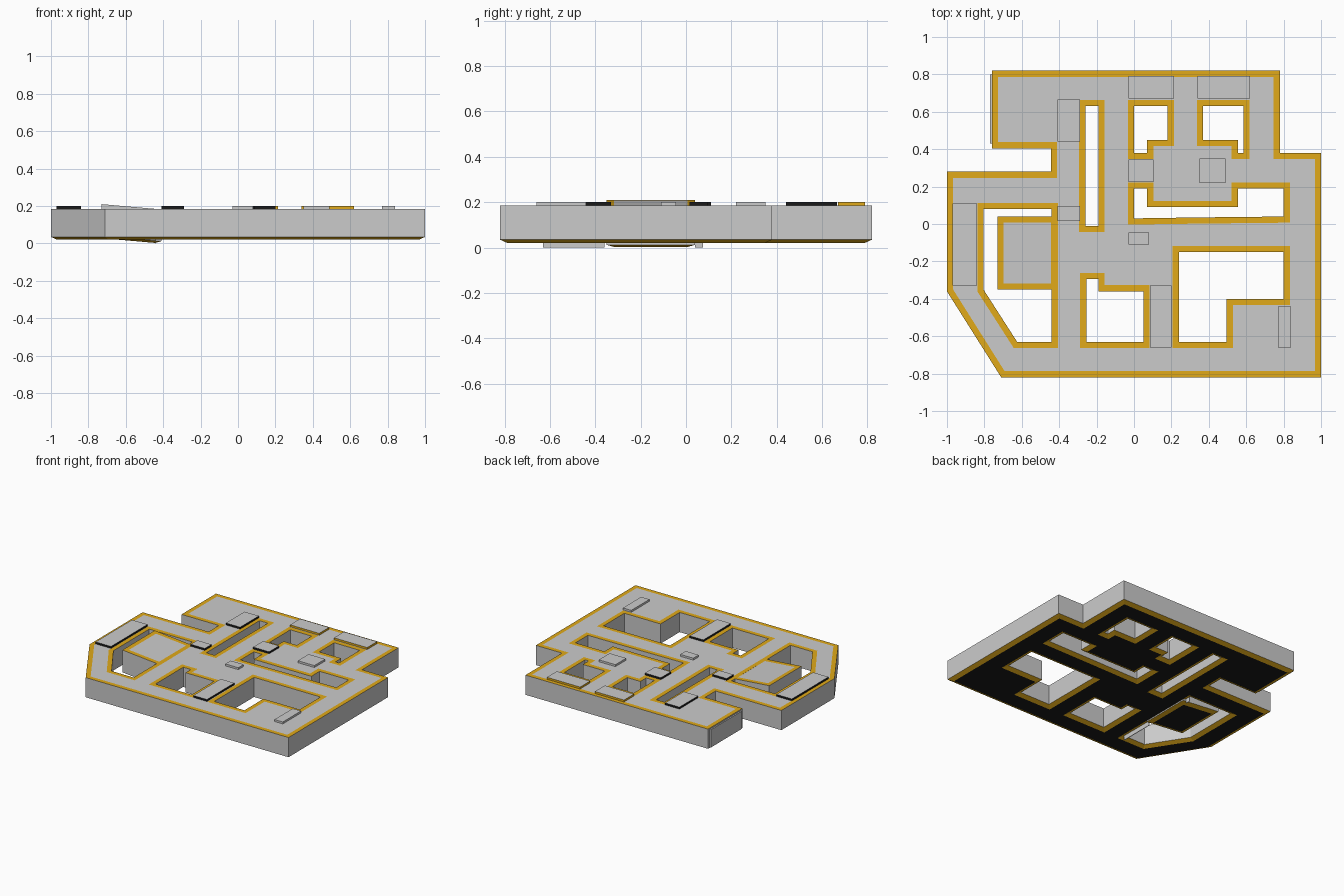
import bpy, bmesh
from mathutils import Vector

if "Cube" in bpy.data.objects:
    bpy.data.objects.remove(bpy.data.objects["Cube"])


def mat(name, rgb):
    m = bpy.data.materials.new(name)
    m.diffuse_color = (*rgb, 1)
    m.use_nodes = True
    m.node_tree.nodes["Principled BSDF"].inputs["Base Color"].default_value = m.diffuse_color
    return m


GREY = mat("panel_grey", (0.8, 0.8, 0.8))
GOLD = mat("trim_gold", (0.75, 0.4, 0.01))
BLACK = mat("underside_black", (0.01, 0.01, 0.01))
MATS = [GREY, GOLD, BLACK]
RIM = 0.033


def finish(name, bm):
    bmesh.ops.recalc_face_normals(bm, faces=bm.faces)
    me = bpy.data.meshes.new(name)
    bm.to_mesh(me)
    bm.free()
    for m in MATS:
        me.materials.append(m)
    ob = bpy.data.objects.new(name, me)
    bpy.context.collection.objects.link(ob)
    return ob


def area(p):
    return sum(a[0] * b[1] - b[0] * a[1] for a, b in zip(p, p[1:] + p[:1]))


def offset(p, d):
    # mitred offset to the left of the travel direction
    out = []
    for i in range(len(p)):
        a, b, c = (Vector(p[j % len(p)]) for j in (i - 1, i, i + 1))
        n1 = Vector((a.y - b.y, b.x - a.x)).normalized()
        n2 = Vector((b.y - c.y, c.x - b.x)).normalized()
        out.append(b + (n1 + n2) * d / (1 + n1.dot(n2)))
    return out


def plate(name, outline, holes, z_bot, z_side, z_top, slope=0, pivot=0):
    # slab with straight walls, a gold rim on both faces and a black underside
    bm = bmesh.new()
    caps = {0: [], 2: []}
    for k, p in enumerate([outline] + holes):
        if (area(p) > 0) != (k == 0):
            p = p[::-1]
        q = offset(p, RIM)
        rings = [[bm.verts.new((v[0], v[1], z)) for v in pts]
                 for pts, z in ((q, z_bot), (p, z_side), (p, z_top), (q, z_top))]
        n = len(p)
        for (lo, hi), m in zip(zip(rings, rings[1:]), (1, 0, 1)):
            for i in range(n):
                j = (i + 1) % n
                bm.faces.new((lo[i], lo[j], hi[j], hi[i])).material_index = m
        for ring, m in ((rings[0], 2), (rings[3], 0)):
            caps[m] += [bm.edges.get((ring[i], ring[(i + 1) % n])) for i in range(n)]
    for m, edges in caps.items():
        res = bmesh.ops.triangle_fill(bm, edges=edges, use_beauty=True)
        for f in res["geom"]:
            if isinstance(f, bmesh.types.BMFace):
                f.material_index = m
    for v in bm.verts:
        v.co.z += (pivot - v.co.x) * slope
    return finish(name, bm)


def box(name, x0, x1, y0, y1, z0, z1, side=0):
    bm = bmesh.new()
    bmesh.ops.create_cube(bm, size=1)
    for v in bm.verts:
        v.co = (x1 if v.co.x > 0 else x0, y1 if v.co.y > 0 else y0, z1 if v.co.z > 0 else z0)
    bm.normal_update()
    for f in bm.faces:
        f.material_index = 0 if f.normal.z > 0.5 else side
    return finish(name, bm)


# main plate with its cut-outs
outline = [(-0.76, 0.82), (0.78, 0.82), (0.78, 0.38), (1, 0.38), (1, -0.82), (-0.71, -0.82),
           (-1, -0.36), (-1, 0.28), (-0.445, 0.28), (-0.445, 0.405), (-0.76, 0.405)]
holes = [
    [(-0.26, 0.63), (-0.19, 0.63), (-0.19, -0.01), (-0.26, -0.01)],
    [(0, 0.63), (0.18, 0.63), (0.18, 0.45), (0.07, 0.45), (0.07, 0.38), (0, 0.38)],
    [(0.37, 0.63), (0.585, 0.63), (0.585, 0.38), (0.555, 0.38), (0.555, 0.45), (0.37, 0.45)],
    [(0, 0.19), (0.07, 0.19), (0.07, 0.09), (0.555, 0.09), (0.555, 0.19), (0.80, 0.19),
     (0.80, 0.04), (0.33, 0.035), (0, 0.03)],
    [(0.24, -0.15), (0.80, -0.15), (0.80, -0.40), (0.495, -0.40), (0.495, -0.63), (0.24, -0.63)],
    [(-0.255, -0.295), (-0.19, -0.295), (-0.19, -0.36), (0.05, -0.36), (0.05, -0.63), (-0.255, -0.63)],
    [(-0.44, 0.08), (-0.44, -0.63), (-0.625, -0.63), (-0.805, -0.35), (-0.805, 0.08)],
]
plate("main_plate", outline, holes, 0.02, 0.035, 0.185)

# tilted block inside the left cut-out
plate("tilted_block", [(-0.73, -0.35), (-0.41, -0.35), (-0.41, 0.04), (-0.73, 0.04)], [],
      0.0, 0.012, 0.182, slope=0.088, pivot=-0.41)

# short wall ends hanging below beside the block
for i, (y0, y1) in enumerate(((-0.63, -0.36), (0.04, 0.075))):
    box(f"lower_wall_{i}", -0.442, -0.438, y0, y1, 0, 0.04)

# thin side panel on the upper left arm
box("side_panel", -0.77, -0.755, 0.43, 0.80, 0.04, 0.175)

# raised pads on the top face: x0, x1, y0, y1, side material
pads = [(-0.97, -0.84, -0.33, 0.11, 2), (-0.41, -0.29, 0.44, 0.665, 2),
        (-0.03, 0.215, 0.67, 0.79, 1), (0.34, 0.62, 0.67, 0.79, 1),
        (-0.03, 0.105, 0.225, 0.345, 2), (-0.03, 0.08, -0.11, -0.045, 0),
        (0.085, 0.20, -0.66, -0.33, 2), (0.77, 0.84, -0.66, -0.44, 0),
        (-0.41, -0.29, 0.015, 0.095, 2), (0.35, 0.49, 0.22, 0.35, 0)]
for i, (x0, x1, y0, y1, m) in enumerate(pads):
    box(f"raised_pad_{i}", x0, x1, y0, y1, 0.18, 0.2, m)
